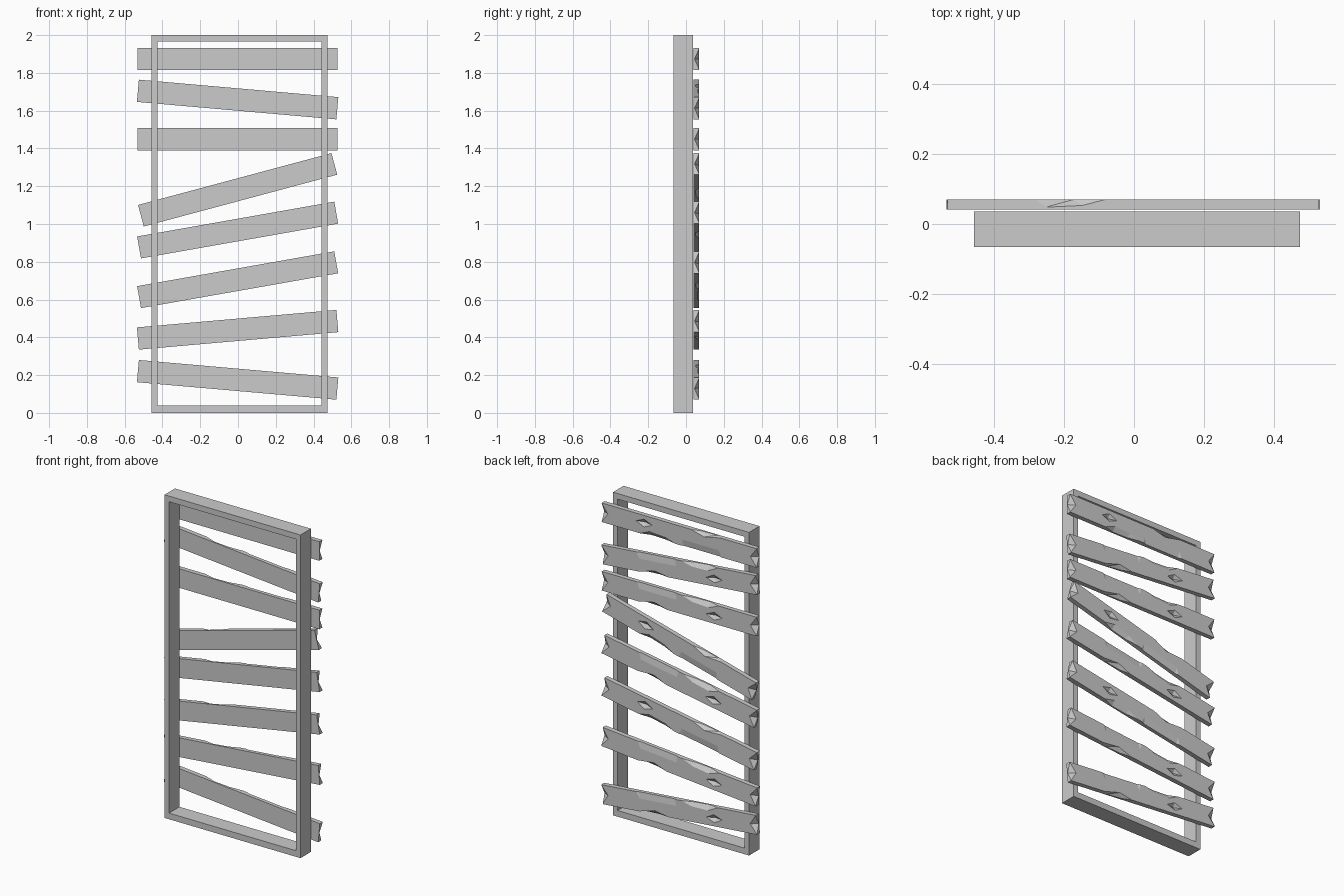
import bpy, bmesh
from math import radians, pi

if "Cube" in bpy.data.objects:
    bpy.data.objects.remove(bpy.data.objects["Cube"])


def link(name, mesh):
    ob = bpy.data.objects.new(name, mesh)
    bpy.context.collection.objects.link(ob)
    return ob


def add_box(bm, x0, x1, y0, y1, z0, z1):
    pts = [(x, y, z) for x in (x0, x1) for y in (y0, y1) for z in (z0, z1)]
    add_hull(bm, pts)


def add_hull(bm, pts):
    tmp = bmesh.new()
    for p in pts:
        tmp.verts.new(p)
    bmesh.ops.convex_hull(tmp, input=tmp.verts)
    bmesh.ops.dissolve_limit(tmp, angle_limit=0.001, verts=tmp.verts, edges=tmp.edges)
    bmesh.ops.recalc_face_normals(tmp, faces=tmp.faces)
    me = bpy.data.meshes.new("tmp")
    tmp.to_mesh(me)
    tmp.free()
    bm.from_mesh(me)
    bpy.data.meshes.remove(me)


def to_object(name, bm):
    me = bpy.data.meshes.new(name)
    bm.to_mesh(me)
    bm.free()
    return link(name, me)


# Window frame: outer and inner rectangle loops bridged front to back
X0, X1, Y0, Y1 = -0.457, 0.474, -0.066, 0.036
bm = bmesh.new()
rings = []
for y in (Y0, Y1):
    for a, b, c, d in ((X0, X1, 0, 2), (X0 + 0.031, X1 - 0.031, 0.038, 1.965)):
        rings.append([bm.verts.new(p) for p in ((a, y, c), (b, y, c), (b, y, d), (a, y, d))])
for r, s in ((0, 1), (2, 3), (0, 2), (1, 3)):
    for i in range(4):
        j = (i + 1) % 4
        bm.faces.new((rings[r][i], rings[r][j], rings[s][j], rings[s][i]))
bmesh.ops.recalc_face_normals(bm, faces=bm.faces)
to_object("frame", bm)

# Plank blank, centred on its own length and height
L, H, F, B = 0.53, 0.059, 0.041, 0.07
bm = bmesh.new()
add_box(bm, -L, L, F, B, -H, H)
blank = to_object("plank_blank", bm)

# Damage cutters: split ends, edge chips, a diamond dent and a shaved strip
bm = bmesh.new()
for s in (-1, 1):
    add_hull(bm, [(s * L, B, 0.057), (s * L, B, -0.057), (s * (L - 0.042), B, 0),
                  (s * L, 0.045, 0), (s * 0.6, 0.12, 0)])
add_hull(bm, [(-0.28, B, H), (-0.25, 0.048, H), (-0.145, 0.053, H), (-0.08, B, H),
              (-0.17, B, 0.036), (-0.18, 0.1, 0.09)])
add_hull(bm, [(0.27, B, -H), (0.2, 0.05, -H), (0.1, 0.054, -H), (0.02, B, -H),
              (0.2, B, -0.03), (0.09, B, -0.036), (0.15, 0.1, -0.09)])
add_hull(bm, [(0.185, B, 0.012), (0.295, B, 0.012), (0.24, B, 0.036), (0.24, B, -0.012),
              (0.24, 0.053, 0.012), (0.24, 0.1, 0.012)])
add_hull(bm, [(-0.29, B, -H), (-0.27, 0.064, -H), (-0.03, 0.064, -H), (-0.01, B, -H),
              (-0.27, B, -0.02), (-0.02, B, -0.02), (-0.15, 0.1, -0.09)])
cutter = to_object("damage_cutter", bm)
cutter.hide_render = True

mod = blank.modifiers.new("damage", 'BOOLEAN')
mod.operation = 'DIFFERENCE'
mod.solver = 'EXACT'
mod.object = cutter
bpy.context.view_layer.update()
deps = bpy.context.evaluated_depsgraph_get()
plank_mesh = bpy.data.meshes.new_from_object(blank.evaluated_get(deps))
plank_mesh.name = "plank"
bpy.data.objects.remove(blank)
bpy.data.objects.remove(cutter)

# Nailed planks: height, tilt, turned end for end
planks = [(1.873, 0, 0), (1.659, -5, 1), (1.449, 0, 1), (1.181, 15, 0),
          (0.968, 10, 1), (0.705, 10, 0), (0.44, 5, 1), (0.175, -5, 1)]
for i, (z, tilt, flip) in enumerate(planks):
    ob = link(f"plank_{i + 1}", plank_mesh)
    ob.location = (-0.002, 0, z)
    ob.rotation_euler = (0, -radians(tilt) + flip * pi, 0)
